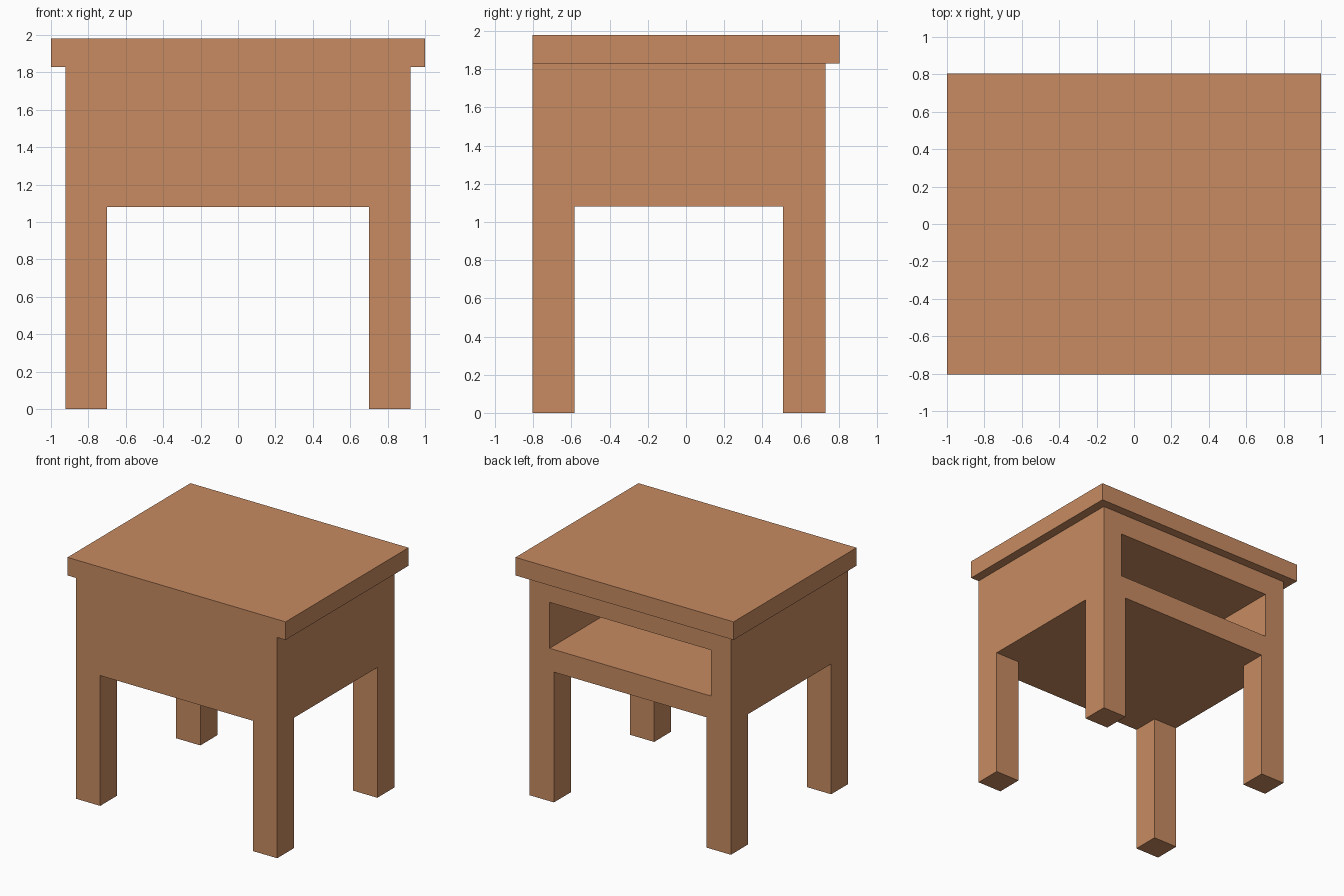
import bpy

if "Cube" in bpy.data.objects:
    bpy.data.objects.remove(bpy.data.objects["Cube"])

wood = bpy.data.materials.new("wood")
wood.diffuse_color = (0.58, 0.26, 0.12, 1)
wood.use_nodes = True
wood.node_tree.nodes["Principled BSDF"].inputs["Base Color"].default_value = wood.diffuse_color


def box(name, x, y, z):
    """Box spanning the given (min, max) ranges."""
    bpy.ops.mesh.primitive_cube_add(size=1)
    ob = bpy.context.object
    ob.name = name
    for v in ob.data.vertices:
        for i, (lo, hi) in enumerate((x, y, z)):
            v.co[i] = lo if v.co[i] < 0 else hi
    ob.data.materials.append(wood)
    return ob


def boolean(target, other, operation):
    mod = target.modifiers.new(operation.lower(), 'BOOLEAN')
    mod.operation = operation
    mod.solver = 'EXACT'
    mod.object = other
    bpy.context.view_layer.objects.active = target
    bpy.ops.object.modifier_apply(modifier=mod.name)
    bpy.data.objects.remove(other)


HALF_W, FRONT, BACK = 0.923, -0.805, 0.73
APRON_Z, TOP_Z = 1.08, 1.83

# Carcass: one block, legs left standing after cutting crossing gaps below
table = box("side_table", (-HALF_W, HALF_W), (FRONT, BACK), (0, TOP_Z))
boolean(table, box("gap_front_to_back", (-0.70, 0.70), (-2, 2), (-1, APRON_Z)), 'DIFFERENCE')
boolean(table, box("gap_side_to_side", (-2, 2), (-0.583, 0.507), (-1, APRON_Z)), 'DIFFERENCE')

# Open storage compartment, reached from the back
boolean(table, box("compartment", (-0.74, 0.74), (FRONT + 0.16, 2), (1.267, 1.648)), 'DIFFERENCE')

# Overhanging top, flush with the front face
boolean(table, box("table_top", (-1, 1), (FRONT, 0.805), (TOP_Z, 1.98)), 'UNION')
